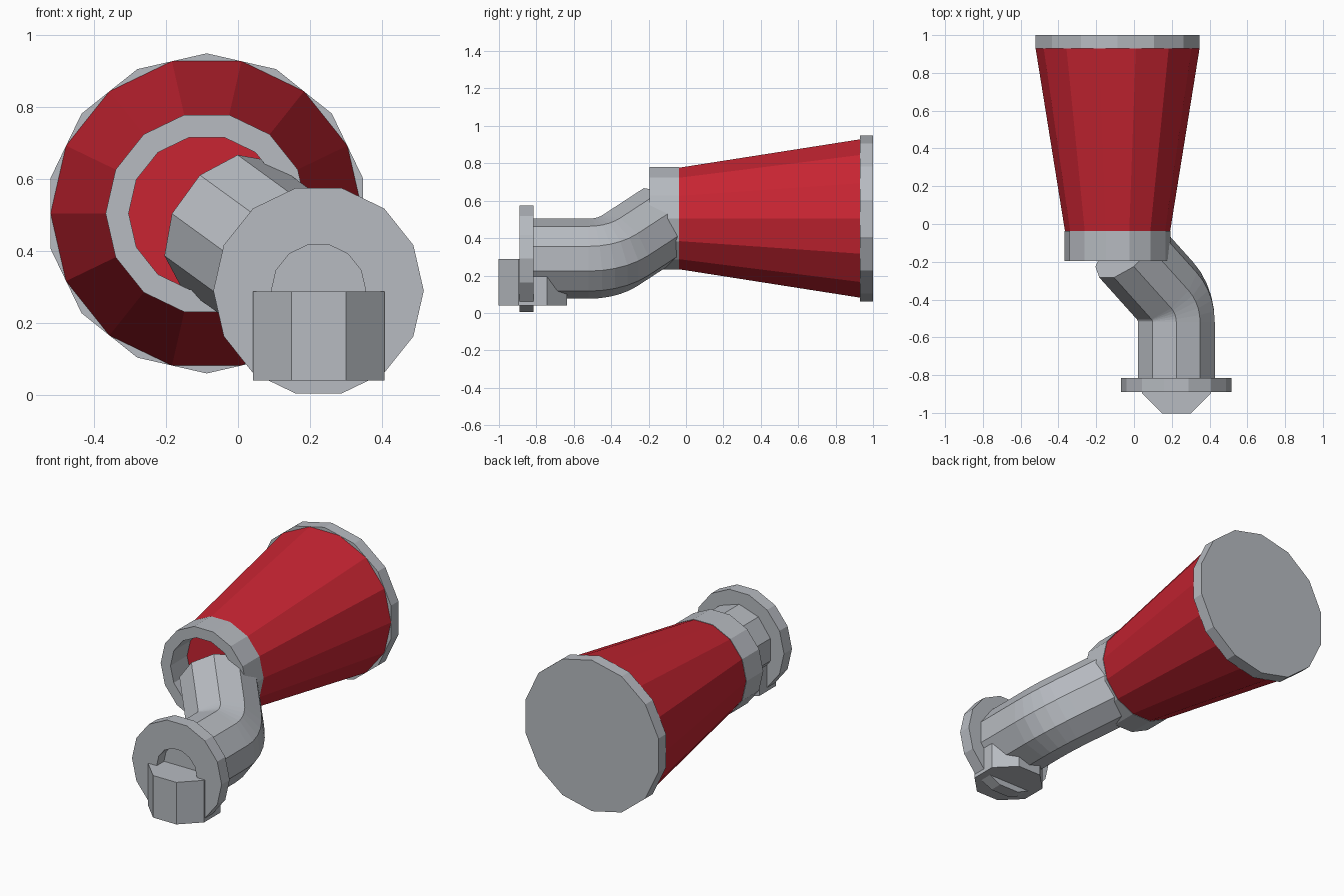
import bpy, bmesh, math
from mathutils import Vector, Matrix

if "Cube" in bpy.data.objects:
    bpy.data.objects.remove(bpy.data.objects["Cube"])


def material(name, rgb):
    m = bpy.data.materials.new(name)
    m.diffuse_color = (*rgb, 1)
    m.use_nodes = True
    m.node_tree.nodes["Principled BSDF"].inputs["Base Color"].default_value = m.diffuse_color
    return m


GREY = material("light grey metal", (0.474, 0.497, 0.533))
RED = material("red paint", (0.578, 0.018, 0.032))


def ring(center, radius, sides, start=0.0, turn=None):
    """Polygon facing -y around a centre, optionally rotated by a matrix."""
    pts = []
    for i in range(sides):
        a = math.radians(start) + math.tau * i / sides
        p = Vector((radius * math.cos(a), 0, radius * math.sin(a)))
        pts.append(Vector(center) + (turn @ p if turn else p))
    return pts


def loft(name, rings, mat, loop=False):
    """Skin a list of rings; cap the ends, or join last to first."""
    bm = bmesh.new()
    vs = [[bm.verts.new(p) for p in r] for r in rings]
    n = len(vs[0])
    for a, b in zip(vs, vs[1:] + (vs[:1] if loop else [])):
        for i in range(n):
            j = (i + 1) % n
            bm.faces.new((a[i], a[j], b[j], b[i]))
    if not loop:
        bm.faces.new(vs[0])
        bm.faces.new(vs[-1])
    bmesh.ops.recalc_face_normals(bm, faces=bm.faces)
    mesh = bpy.data.meshes.new(name)
    bm.to_mesh(mesh)
    bm.free()
    mesh.materials.append(mat)
    obj = bpy.data.objects.new(name, mesh)
    bpy.context.collection.objects.link(obj)
    return obj


def collar(name, x, z, y0, y1, outer, inner):
    """Hollow 14-sided ring along y."""
    loft(name, [ring((x, y, z), r, 14) for y, r in
                ((y0, outer), (y1, outer), (y1, inner), (y0, inner))], GREY, True)


CX, CZ = -0.087, 0.505    # cone axis
PX, PZ = 0.224, 0.29      # pipe axis

# Red tapered body, its end plate and its hollow neck collar
loft("tapered_body", [ring((CX, -0.04, CZ), 0.278, 14),
                      ring((CX, 0.93, CZ), 0.434, 14)], RED)
loft("end_plate", [ring((CX, y, CZ), 0.445, 14, 90) for y in (0.93, 1.0)], GREY)
collar("neck_collar", CX, CZ, -0.195, -0.038, 0.281, 0.217)

# Bent ten-sided pipe: straight, arc, straight
side = Vector((math.cos(math.radians(144)), 0, math.sin(math.radians(144))))
fwd = Vector((0, 1, 0))
axis = fwd.cross(side)
start = Vector((PX, -0.52, PZ))
BEND, R, STEPS = math.radians(48), 0.225, 5
sections = [ring((PX, -0.822, PZ), 0.214, 10, 90)]
for k in range(STEPS + 1):
    t = BEND * k / STEPS
    c = start + side * R * (1 - math.cos(t)) + fwd * R * math.sin(t)
    sections.append(ring(c, 0.214, 10, 90, Matrix.Rotation(t, 3, axis)))
tail = c + (side * math.sin(BEND) + fwd * math.cos(BEND)) * 0.33
sections.append(ring(tail, 0.214, 10, 90, Matrix.Rotation(BEND, 3, axis)))
loft("bent_pipe", sections, GREY)

# Hollow flange on the pipe mouth
collar("front_flange", PX, PZ, -0.89, -0.815, 0.2925, 0.131)

# Upright octagonal spout through the flange
upright = Matrix.Rotation(math.radians(90), 3, 'X')
loft("octagonal_spout", [ring((PX, -0.82, z), 0.198, 8, 22.5, upright)
                         for z in (0.04, 0.288)], GREY)
